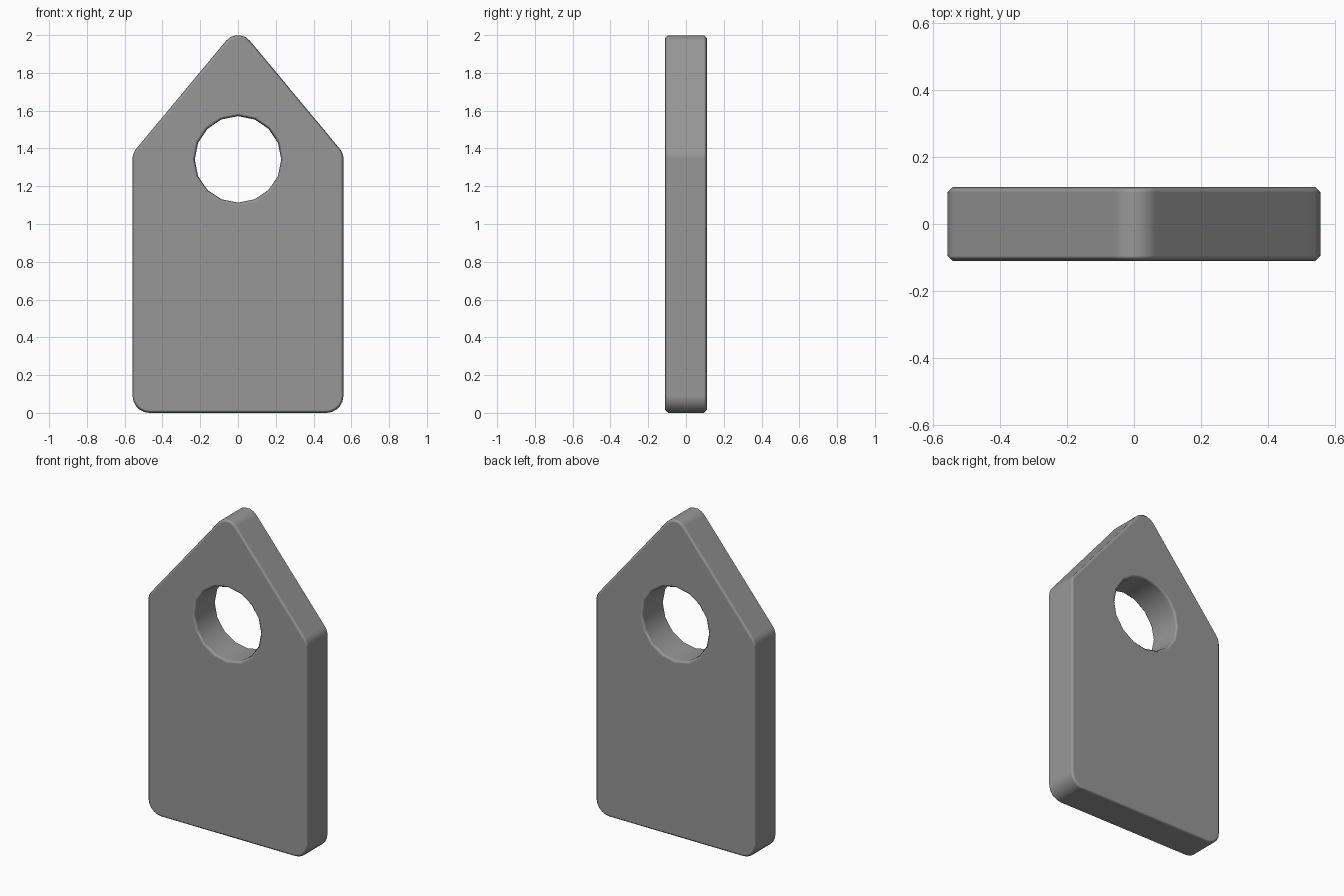
import bpy, bmesh, math
from mathutils import Vector

if "Cube" in bpy.data.objects:
    bpy.data.objects.remove(bpy.data.objects["Cube"])

HALF_T, BEVEL = 0.11, 0.015


def rounded(corners, steps=5):
    """Round each (x, z, radius) corner of a convex closed outline."""
    pts = []
    n = len(corners)
    for i, (x, z, r) in enumerate(corners):
        p = Vector((x, z))
        a = (Vector(corners[i - 1][:2]) - p).normalized()
        b = (Vector(corners[(i + 1) % n][:2]) - p).normalized()
        half = a.angle(b) / 2
        centre = p + (a + b).normalized() * (r / math.sin(half))
        start = p + a * (r / math.tan(half)) - centre
        sweep = math.pi - 2 * half
        for k in range(steps + 1):
            t = sweep * k / steps
            c, s = math.cos(t), math.sin(t)
            pts.append((centre.x + start.x * c - start.y * s,
                        centre.y + start.x * s + start.y * c))
    return pts


# Pointed plate outline (counter-clockwise) and 16-sided hole
outline = rounded([(-0.558, 0, 0.09), (0.558, 0, 0.09), (0.558, 1.375, 0.08),
                   (0, 2.046, 0.082), (-0.558, 1.375, 0.08)])
hole = [(0.229 * math.sin(math.tau * i / 16), 1.342 + 0.229 * math.cos(math.tau * i / 16))
        for i in range(16)]

bm = bmesh.new()
edges = []
for loop in (outline, hole):
    vs = [bm.verts.new((x, -HALF_T, z)) for x, z in loop]
    edges += [bm.edges.new((vs[i - 1], vs[i])) for i in range(len(vs))]
bmesh.ops.triangle_fill(bm, edges=edges, use_beauty=True)

# Thickness
ext = bmesh.ops.extrude_face_region(bm, geom=bm.faces[:], use_keep_orig=True)
for v in [g for g in ext["geom"] if isinstance(g, bmesh.types.BMVert)]:
    v.co.y = HALF_T
bmesh.ops.recalc_face_normals(bm, faces=bm.faces[:])

# Small bevel around the front and back rims
rims = [e for e in bm.edges
        if len(e.link_faces) == 2 and e.calc_face_angle() > math.radians(60)]
bmesh.ops.bevel(bm, geom=rims, offset=BEVEL, segments=1, profile=0.5, affect='EDGES')
bm.normal_update()

# Smooth normals: front and back stay flat, walls follow their largest faces
normals = []
for v in bm.verts:
    if abs(v.co.y) > HALF_T - 0.001:
        normals.append(Vector((0, math.copysign(1, v.co.y), 0)))
    else:
        walls = [f for f in v.link_faces if abs(f.normal.y) < 0.3]
        total = sum((f.normal * f.calc_area() for f in walls), Vector())
        normals.append((total if total.length > 0 else v.normal).normalized())
for f in bm.faces:
    f.smooth = True

mesh = bpy.data.meshes.new("tag_plate")
bm.to_mesh(mesh)
bm.free()
mesh.normals_split_custom_set_from_vertices(normals)
plate = bpy.data.objects.new("tag_plate", mesh)
bpy.context.collection.objects.link(plate)

# Dark grey colour
grey = bpy.data.materials.new("dark_grey")
grey.diffuse_color = (0.31, 0.31, 0.31, 1)
grey.use_nodes = True
grey.node_tree.nodes["Principled BSDF"].inputs["Base Color"].default_value = grey.diffuse_color
mesh.materials.append(grey)
